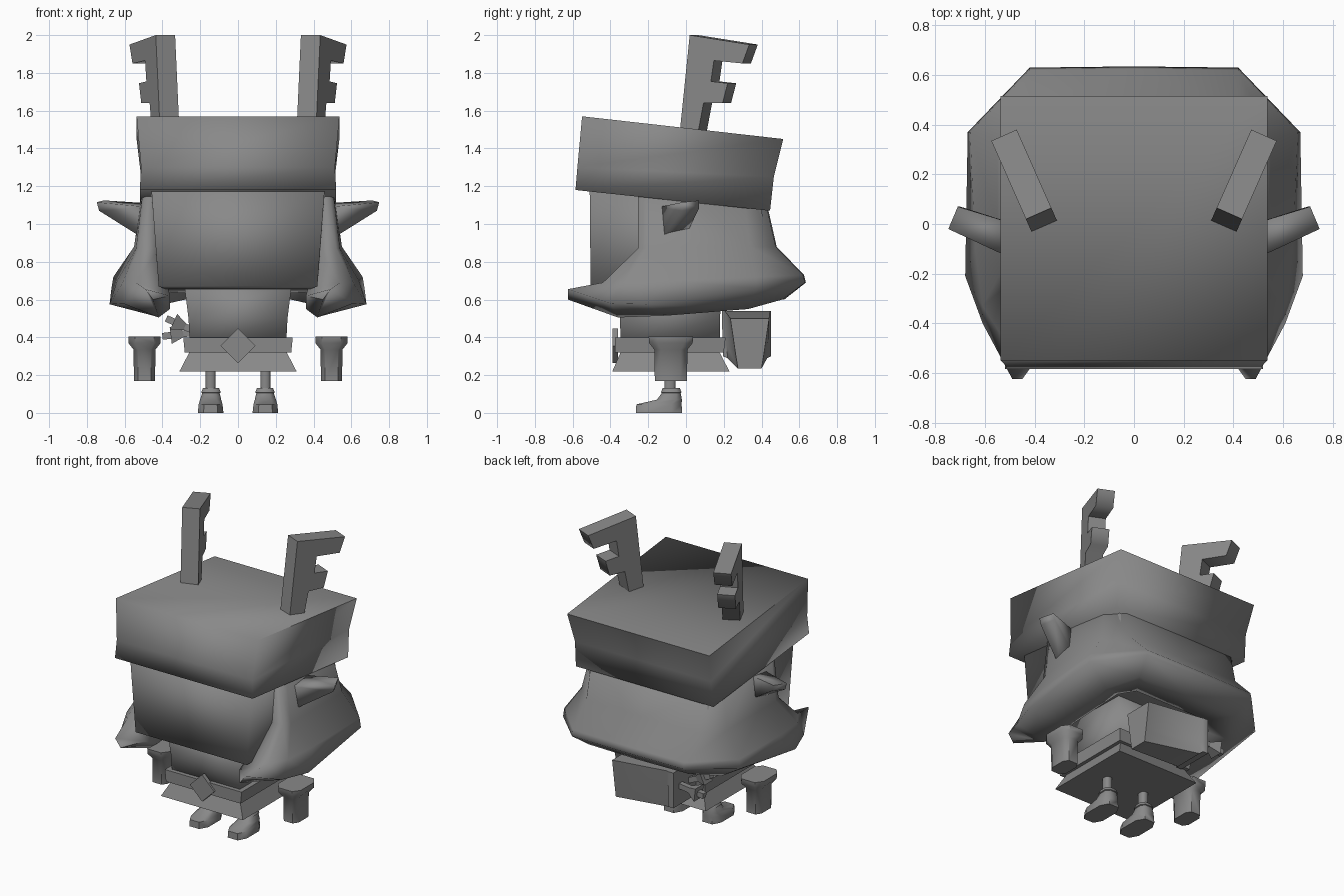
import bpy, bmesh, math
from mathutils import Vector

if "Cube" in bpy.data.objects:
    bpy.data.objects.remove(bpy.data.objects["Cube"])

grey = bpy.data.materials.new("plain_grey")
grey.diffuse_color = (0.25, 0.25, 0.25, 1)
grey.use_nodes = True
grey.node_tree.nodes["Principled BSDF"].inputs["Base Color"].default_value = grey.diffuse_color


def make(name, verts, faces, mirror=False, angle=95):
    bm = bmesh.new()
    vs = [bm.verts.new(v) for v in verts]
    for f in faces:
        bm.faces.new([vs[i] for i in f])
    bmesh.ops.recalc_face_normals(bm, faces=bm.faces)
    me = bpy.data.meshes.new(name)
    bm.to_mesh(me)
    bm.free()
    ob = bpy.data.objects.new(name, me)
    bpy.context.collection.objects.link(ob)
    me.materials.append(grey)
    bpy.ops.object.select_all(action='DESELECT')
    bpy.context.view_layer.objects.active = ob
    ob.select_set(True)
    bpy.ops.object.shade_smooth_by_angle(angle=math.radians(angle))
    if mirror:
        m = ob.modifiers.new("mirror", 'MIRROR')
        m.use_clip = True
    return ob


def loft(name, rings, mirror=False, angle=95, caps=None, end=True):
    """Bridge equal-sized rings into a solid."""
    n = len(rings[0])
    verts = [p for r in rings for p in r]
    faces = [(k * n + i, k * n + (i + 1) % n, (k + 1) * n + (i + 1) % n, (k + 1) * n + i)
             for k in range(len(rings) - 1) for i in range(n)]
    faces += caps or [tuple(range(n))]
    if end:
        faces.append(tuple(range(len(verts) - n, len(verts))))
    return make(name, verts, faces, mirror, angle)


def rect(x, yf, zf, yb, zb, cx=0):
    return [(cx - x, yf, zf), (cx + x, yf, zf), (cx + x, yb, zb), (cx - x, yb, zb)]


def octagon(cx, cy, z, hx, hy, c=0.55):
    pts = [(1, c), (c, 1), (-c, 1), (-1, c), (-1, -c), (-c, -1), (c, -1), (1, -c)]
    return [(cx + a * hx, cy + b * hy, z) for a, b in pts]


def bar(name, a, b, w0, w1):
    """Four-sided bar from a to b with end half-widths w0 and w1."""
    a, b = Vector(a), Vector(b)
    d = (b - a).normalized()
    s = d.cross(Vector((0, 1, 0))).normalized()
    t = d.cross(s)
    return loft(name, [[p + s * w * i + t * w * j for i, j in ((1, 1), (-1, 1), (-1, -1), (1, -1))]
                       for p, w in ((a, w0), (b, w1))], angle=40)


# Tilted square hat with a slightly pinched waist
loft("hat", [rect(.52, -.585, 1.18, .445, 1.07),
             rect(.513, -.575, 1.30, .465, 1.25),
             rect(.537, -.55, 1.57, .515, 1.45)])

# Head block
loft("head", [rect(.38, -.46, .655, .38, .64),
              rect(.42, -.505, .67, .42, .66),
              rect(.46, -.51, 1.2, .40, 1.14)])

# Hair: cross-sections running from the front lock to the middle of the back
# order: inner top, outer top, outer mid, flare, lower flare, bottom, inner bottom, inner mid
hair = [
    [(.43, -.255, 1.2), (.48, -.255, 1.2), (.52, -.255, .87), (.54, -.44, .69),
     (.49, -.625, .655), (.45, -.625, .60), (.36, -.50, .62), (.42, -.255, .87)],
    [(.43, -.2, 1.2), (.50, -.2, 1.2), (.54, -.2, .87), (.61, -.33, .69),
     (.61, -.40, .58), (.42, -.36, .505), (.36, -.36, .55), (.42, -.2, .87)],
    [(.43, 0, 1.16), (.51, 0, 1.16), (.55, 0, .88), (.64, -.1, .70),
     (.68, -.21, .575), (.45, -.1, .515), (.37, -.1, .56), (.42, 0, .87)],
    [(.43, .30, 1.12), (.50, .31, 1.12), (.55, .34, .88), (.66, .37, .72),
     (.67, .37, .66), (.50, .33, .55), (.37, .28, .58), (.41, .28, .87)],
    [(.36, .36, 1.1), (.42, .425, 1.1), (.42, .475, .88), (.42, .62, .73),
     (.42, .63, .69), (.38, .51, .60), (.28, .36, .60), (.36, .36, .87)],
    [(0, .36, 1.1), (0, .43, 1.1), (0, .48, .88), (0, .625, .73),
     (0, .635, .69), (0, .52, .60), (0, .36, .60), (0, .36, .87)],
]
loft("hair", hair, mirror=True, end=False,
     caps=[(0, 1, 2, 7), (7, 2, 3, 6), (6, 3, 4, 5)])

# Pointed ears
loft("ear", [[(.48, -.145, 1.09), (.48, -.14, .91), (.48, 0, .94), (.48, .0, 1.11)],
             [(.748, -.02, 1.115), (.735, -.02, 1.07), (.70, .07, 1.085), (.71, .07, 1.125)]],
     mirror=True)

# Antlers: flat profile extruded sideways and turned outward
profile = [(-.01, 1.42), (.09, 1.42), (.135, 1.64), (.245, 1.64), (.275, 1.745),
           (.178, 1.755), (.195, 1.865), (.36, 1.85), (.40, 1.95), (.055, 2.0)]
n = len(profile)
av = [(.362 + .404 * u + .914 * s, -.008 + .914 * u - .404 * s, z)
      for s in (-.056, .056) for u, z in profile]
af = [(i, (i + 1) % n, n + (i + 1) % n, n + i) for i in range(n)]
# stem and tines as separate side faces
for q in ((0, 1, 2), (0, 2, 5), (2, 3, 4, 5), (0, 5, 9), (5, 6, 9), (6, 7, 8, 9)):
    af += [q, tuple(i + n for i in q)]
make("antler", av, af, mirror=True, angle=80)

# Body, belt and skirt
loft("torso", [rect(.255, -.345, .36, .18, .36), rect(.262, -.35, .5, .18, .5),
               rect(.285, -.36, .68, .19, .68)])
loft("belt", [rect(.282, -.375, .32, .20, .32), rect(.29, -.375, .40, .21, .40)], angle=60)
loft("skirt", [rect(.31, -.39, .22, .23, .22), rect(.25, -.34, .335, .17, .335)], angle=60)

# Diamond buckle
loft("buckle", [[(.092, y, .355), (0, y, .447), (-.092, y, .355), (0, y, .263)]
                for y in (-.388, -.36)], angle=40)

# Floating hands with wide cuffs
loft("hand", [octagon(.495, -.08, z, hx, hy, .6) for z, hx, hy in
              ((.17, .056, .085), (.335, .058, .088), (.37, .086, .115), (.405, .086, .118))],
     mirror=True, angle=50)

# Thin legs and boots
loft("leg", [octagon(.145, -.085, z, .026, .03) for z in (.10, .25)], mirror=True, angle=60)
loft("boot", [octagon(.145 + dx, cy, z, hx, hy) for z, dx, cy, hx, hy in
              ((0, 0, -.143, .068, .122), (.045, 0, -.143, .063, .12),
               (.07, 0, -.088, .056, .066), (.105, -.002, -.078, .046, .05),
               (.108, -.002, -.078, .052, .055), (.132, -.002, -.078, .042, .045))],
     mirror=True, angle=60)

# Quiver lying across the back
loft("quiver", [[(x, y0, z1), (x, y1, z1), (x, (y1 + 2 * b1) / 3, (z0 + z1) / 2 - .05),
                 (x, b1, z0), (x, b0, z0), (x, (y0 + 2 * b0) / 3, (z0 + z1) / 2 - .05)]
                for x, y0, y1, b0, b1, z0, z1 in
                ((.25, .235, .44, .275, .40, .235, .50),
                 (-.17, .205, .445, .22, .43, .29, .54),
                 (-.18, .19, .45, .195, .45, .30, .54),
                 (-.22, .19, .45, .195, .45, .30, .54))], angle=60)

# Fletched arrow ends sticking out of the quiver
for y, z0, z1 in ((.27, .42, .50), (.37, .43, .405)):
    a, b = Vector((-.2, y, z0)), Vector((-.40, y, z1))
    if z1 > .45:
        b.x = -.38
    bar("arrow_shaft", a, b, .018, .018)
    bar("arrow_feather", a.lerp(b, .40), a.lerp(b, .78), .014, .045)
